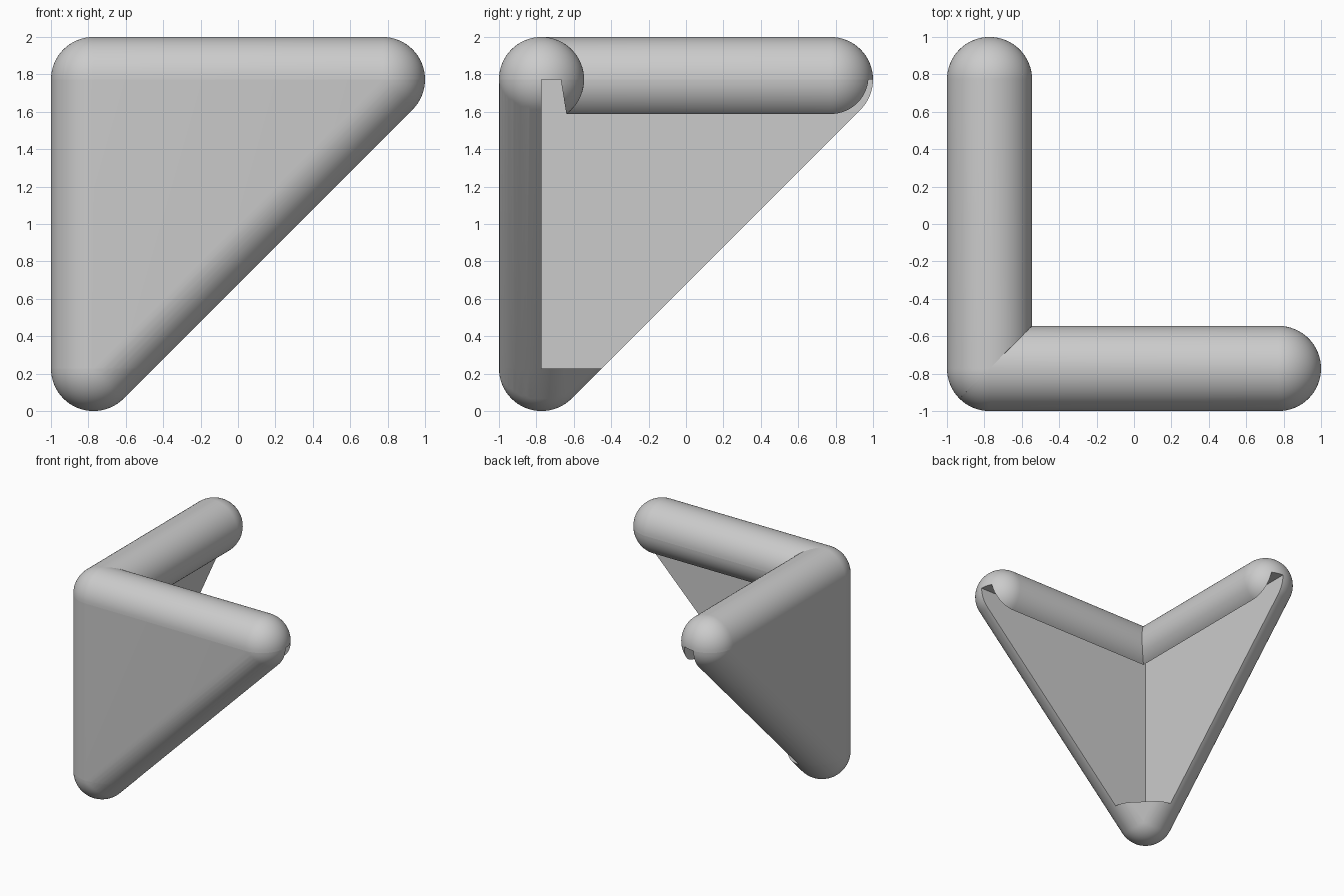
import bpy, bmesh, math
from mathutils import Vector, Matrix

cube = bpy.data.objects.get("Cube")
if cube:
    bpy.data.objects.remove(cube, do_unlink=True)

R = 0.2275                     # rounding radius
E = 1 - R                      # rounding centre distance
CORNER, RIGHT = Vector((-E, -E, 2 - R)), Vector((E, -E, 2 - R))
BACK, FOOT = Vector((-E, E, 2 - R)), Vector((-E, -E, R))

grey = bpy.data.materials.new("light_grey")
grey.use_nodes = True
grey.diffuse_color = (0.6, 0.6, 0.6, 1)
grey.node_tree.nodes["Principled BSDF"].inputs["Base Color"].default_value = (0.6, 0.6, 0.6, 1)


def swap(v):
    """Mirror across the diagonal between the two walls."""
    return Vector((v[1], v[0], v[2]))


def part(name, centres, planes):
    """Rounded hull around the centres, trimmed to the positive side of each plane."""
    bm = bmesh.new()
    for c in centres:
        bmesh.ops.create_uvsphere(bm, u_segments=64, v_segments=32, radius=R,
                                  matrix=Matrix.Translation(c))
    # Keep only the sphere points, then wrap them in one closed skin
    for e in bm.edges[:]:
        bm.edges.remove(e)
    bmesh.ops.convex_hull(bm, input=bm.verts)
    loose = [v for v in bm.verts if not v.link_faces]
    bmesh.ops.delete(bm, geom=loose, context='VERTS')
    bmesh.ops.dissolve_limit(bm, angle_limit=0.001, verts=bm.verts, edges=bm.edges)
    for co, normal in planes:
        bmesh.ops.bisect_plane(bm, geom=bm.verts[:] + bm.edges[:] + bm.faces[:], dist=1e-5,
                               plane_co=co, plane_no=normal, clear_inner=True)
        bmesh.ops.holes_fill(bm, edges=[e for e in bm.edges if e.is_boundary], sides=0)
    bmesh.ops.recalc_face_normals(bm, faces=bm.faces)
    mesh = bpy.data.meshes.new(name)
    bm.to_mesh(mesh)
    bm.free()
    mesh.materials.append(grey)
    obj = bpy.data.objects.new(name, mesh)
    bpy.context.collection.objects.link(obj)
    bpy.ops.object.select_all(action='DESELECT')
    obj.select_set(True)
    bpy.context.view_layer.objects.active = obj
    bpy.ops.object.shade_smooth_by_angle(angle=math.radians(30))


def pair(name, centres, planes):
    """One part for the front wall and its mirror for the side wall."""
    part("front_" + name, centres, planes)
    part("side_" + name, [swap(c) for c in centres], [(swap(c), swap(n)) for c, n in planes])


mitre = (CORNER, Vector((1, -1, 0)))
up, down = Vector((0, 0, 1)), Vector((0, 0, -1))

# Triangular walls with rounded outer edges and flat inner faces
pair("wall", [CORNER, RIGHT, FOOT],
     [(CORNER, Vector((0, -1, 0))), mitre, (CORNER, down), (FOOT, up)])

# Rounded rails along the top, with a slot between the lower lip and the wall
pair("rail", [CORNER, RIGHT], [mitre, (CORNER, up)])
pair("rail_lip", [CORNER, RIGHT],
     [mitre, (CORNER, down), (CORNER + Vector((0, 0.103, 0)), Vector((0, 0.184, 0.03)))])

# Rounded foot closing the bottom corner
part("foot", [CORNER, RIGHT, BACK, FOOT], [(FOOT, down)])
